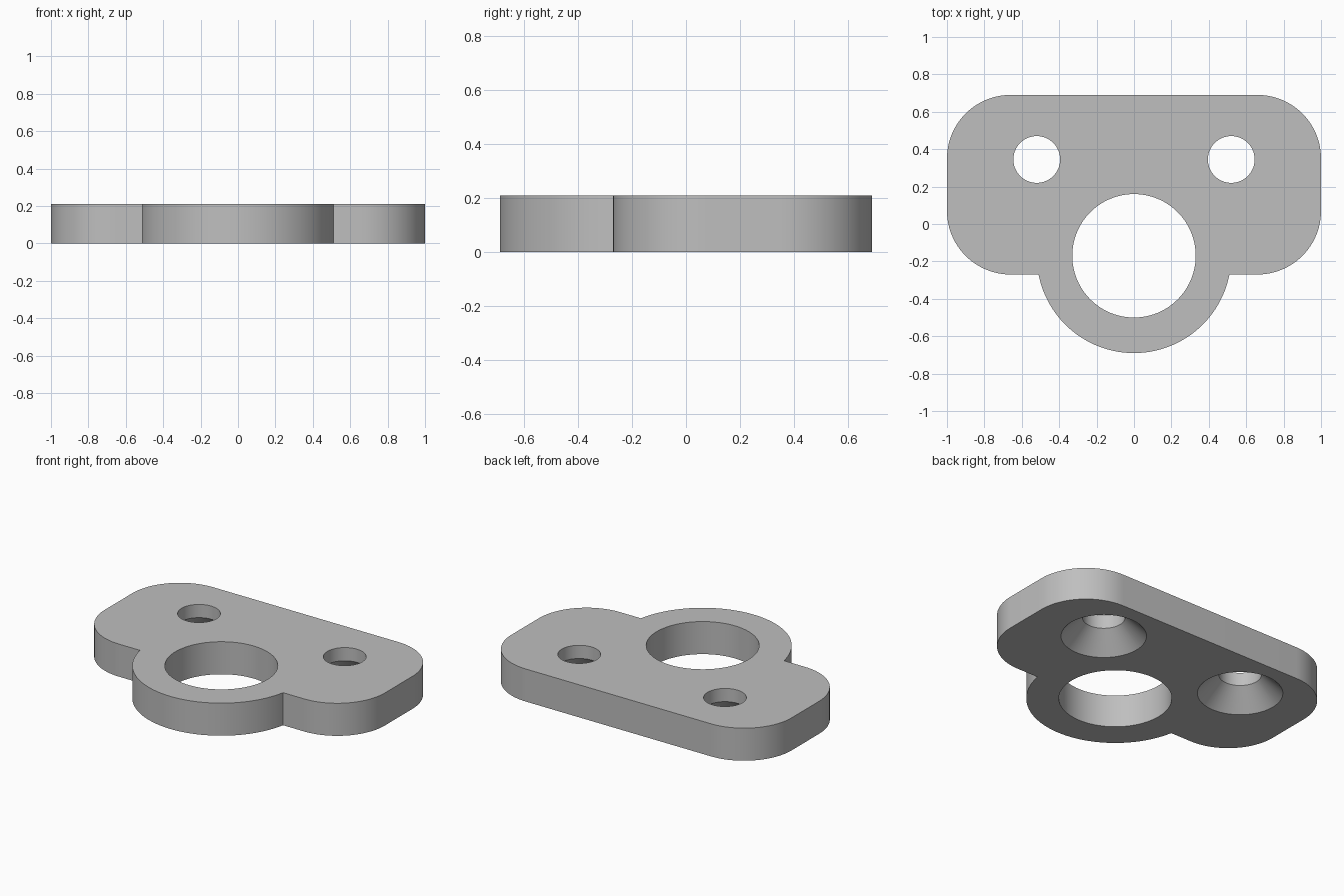
import bpy, bmesh
from math import pi, cos, sin, asin

cube = bpy.data.objects.get("Cube")
if cube:
    bpy.data.objects.remove(cube, do_unlink=True)

HEIGHT = 0.21
BACK, FRONT = 0.69, -0.27      # edges of the wide plate
CORNER = 0.34
RING_Y, RING_R, BORE_R = -0.17, 0.52, 0.33
SCREW_X, SCREW_Y, SCREW_R, SINK_R = 0.52, 0.345, 0.125, 0.25

grey = bpy.data.materials.new("plain grey")
grey.use_nodes = True
colour = (0.52, 0.52, 0.52, 1)
grey.diffuse_color = colour
grey.node_tree.nodes["Principled BSDF"].inputs["Base Color"].default_value = colour


def arc(cx, cy, r, start, end, steps):
    angles = [start + (end - start) * i / steps for i in range(steps + 1)]
    return [(cx + r * cos(a), cy + r * sin(a)) for a in angles]


def make_object(name, bm):
    bmesh.ops.recalc_face_normals(bm, faces=bm.faces)
    mesh = bpy.data.meshes.new(name)
    bm.to_mesh(mesh)
    bm.free()
    mesh.materials.append(grey)
    obj = bpy.data.objects.new(name, mesh)
    bpy.context.collection.objects.link(obj)
    return obj


def make_cutter(name, x, y, rings, sides):
    """Turned solid from (radius, height) pairs, bottom to top."""
    bm = bmesh.new()
    loops = [[bm.verts.new((px, py, z)) for px, py in arc(x, y, r, 0, 2 * pi, sides)[:-1]]
             for r, z in rings]
    for low, high in zip(loops, loops[1:]):
        for i in range(sides):
            j = (i + 1) % sides
            bm.faces.new((low[i], low[j], high[j], high[i]))
    bm.faces.new(loops[0])
    bm.faces.new(loops[-1])
    cutter = make_object(name, bm)
    cutter.hide_render = True
    return cutter


# Plate outline: four rounded corners and the ring lobe at the front
inner = 1 - CORNER
dip = asin((RING_Y - FRONT) / RING_R)
outline = (arc(inner, FRONT + CORNER, CORNER, -pi / 2, 0, 24)
           + arc(inner, BACK - CORNER, CORNER, 0, pi / 2, 24)
           + arc(-inner, BACK - CORNER, CORNER, pi / 2, pi, 24)
           + arc(-inner, FRONT + CORNER, CORNER, pi, 1.5 * pi, 24)
           + arc(0, RING_Y, RING_R, pi + dip, 2 * pi - dip, 64))
bm = bmesh.new()
base = bm.faces.new([bm.verts.new((x, y, 0)) for x, y in outline])
top = bmesh.ops.extrude_face_region(bm, geom=[base])["geom"]
bmesh.ops.translate(bm, vec=(0, 0, HEIGHT),
                    verts=[v for v in top if isinstance(v, bmesh.types.BMVert)])
plate = make_object("mounting_plate", bm)

# Large bore, and screw holes countersunk at 45 degrees from below
over = 0.05
cutters = [make_cutter("bore_cutter", 0, RING_Y,
                       [(BORE_R, -over), (BORE_R, HEIGHT + over)], 96)]
for side, sign in (("left", 1), ("right", -1)):
    cutters.append(make_cutter(
        side + "_screw_cutter", sign * SCREW_X, SCREW_Y,
        [(SINK_R + over, -over), (SCREW_R, SINK_R - SCREW_R), (SCREW_R, HEIGHT + over)], 64))

bpy.context.view_layer.objects.active = plate
plate.select_set(True)
for cutter in cutters:
    cut = plate.modifiers.new(cutter.name, "BOOLEAN")
    cut.operation = "DIFFERENCE"
    cut.solver = "EXACT"
    cut.object = cutter
    bpy.ops.object.modifier_apply(modifier=cut.name)
    bpy.data.objects.remove(cutter, do_unlink=True)

bpy.ops.object.shade_smooth_by_angle(angle=pi / 6)
